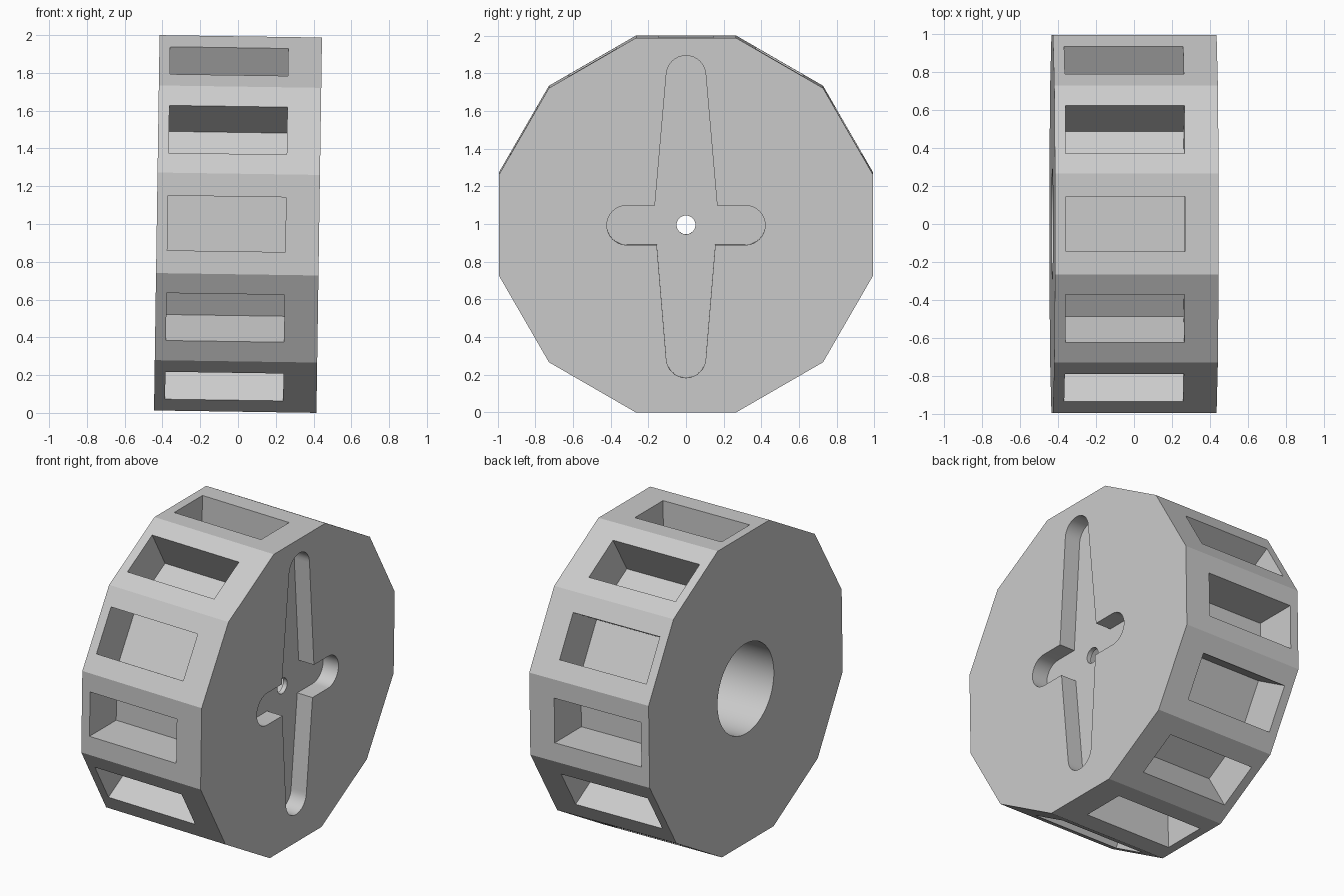
import bpy, bmesh, math
from mathutils import Matrix, Vector

if "Cube" in bpy.data.objects:
    bpy.data.objects.remove(bpy.data.objects["Cube"], do_unlink=True)

SIDES = 12
APOTHEM = 0.9935      # axis to flat of the rim
HALF = 0.43           # half the wheel width along x
TILT = math.radians(0.85)

grey = bpy.data.materials.new("plain grey")
grey.use_nodes = True
grey.diffuse_color = (0.6, 0.6, 0.6, 1)
grey.node_tree.nodes["Principled BSDF"].inputs["Base Color"].default_value = (0.6, 0.6, 0.6, 1)


def arc(cy, cz, r, start, end, n=16):
    """Points of an arc in the y-z plane, angles in degrees."""
    angles = [math.radians(start + (end - start) * i / n) for i in range(n + 1)]
    return [(cy + r * math.cos(a), cz + r * math.sin(a)) for a in angles]


def prism(name, outline, x0, x1):
    """Extrude a y-z outline along x."""
    bm = bmesh.new()
    face = bm.faces.new([bm.verts.new((x0, y, z)) for y, z in outline])
    out = bmesh.ops.extrude_face_region(bm, geom=[face])["geom"]
    moved = [v for v in out if isinstance(v, bmesh.types.BMVert)]
    bmesh.ops.translate(bm, verts=moved, vec=(x1 - x0, 0, 0))
    bmesh.ops.recalc_face_normals(bm, faces=bm.faces)
    mesh = bpy.data.meshes.new(name)
    bm.to_mesh(mesh)
    bm.free()
    obj = bpy.data.objects.new(name, mesh)
    bpy.context.collection.objects.link(obj)
    return obj


def cut(body, cutter):
    """Subtract the cutter from the body, then discard it."""
    cutter.hide_render = True
    mod = body.modifiers.new("cut", 'BOOLEAN')
    mod.operation = 'DIFFERENCE'
    mod.solver = 'EXACT'
    mod.object = cutter
    bpy.context.view_layer.objects.active = body
    bpy.ops.object.modifier_apply(modifier=mod.name)
    bpy.data.objects.remove(cutter, do_unlink=True)


# Twelve-sided drum, flat side up
radius = APOTHEM / math.cos(math.pi / SIDES)
wheel = prism("wheel_drum", arc(0, 0, radius, 15, 345, SIDES - 1), -HALF, HALF)
wheel.data.materials.append(grey)

# Rectangular pocket in every rim face
bm = bmesh.new()
floor, top = APOTHEM - 0.275, APOTHEM + 0.1
for i in range(SIDES):
    place = (Matrix.Rotation(math.tau * i / SIDES, 4, 'X')
             @ Matrix.Translation((-0.06, 0, (floor + top) / 2))
             @ Matrix.Diagonal((0.625, 0.29, top - floor, 1)))
    bmesh.ops.create_cube(bm, size=1, matrix=place)
mesh = bpy.data.meshes.new("pocket_cutters")
bm.to_mesh(mesh)
bm.free()
pockets = bpy.data.objects.new("pocket_cutters", mesh)
bpy.context.collection.objects.link(pockets)
cut(wheel, pockets)

# Wide blind bore from the left-hand end
cut(wheel, prism("bore_cutter", arc(0, 0, 0.29, 0, 354.375, 63), -HALF - 0.1, 0.29))

# Cross-shaped recess with tapered long arms and round tips
tip = 0.105
cross = (arc(0, 0.795, tip, 0, 180) + [(-0.165, tip)]
         + arc(-0.315, 0, tip, 90, 270) + [(-0.155, -tip)]
         + arc(0, -0.705, tip, 180, 360) + [(0.155, -tip)]
         + arc(0.315, 0, tip, -90, 90) + [(0.165, tip)])
cut(wheel, prism("cross_cutter", cross, HALF - 0.11, HALF + 0.1))

# Small axle hole through the thin web
cut(wheel, prism("axle_cutter", arc(0, 0, 0.05, 0, 348.75, 31), 0.2, HALF + 0.1))

# Slight lean, standing on the ground
wheel.rotation_euler = (0, TILT, 0)
wheel.location = (0, 0, 1)
wheel.select_set(True)
bpy.context.view_layer.objects.active = wheel
bpy.ops.object.shade_smooth_by_angle(angle=math.radians(25))
